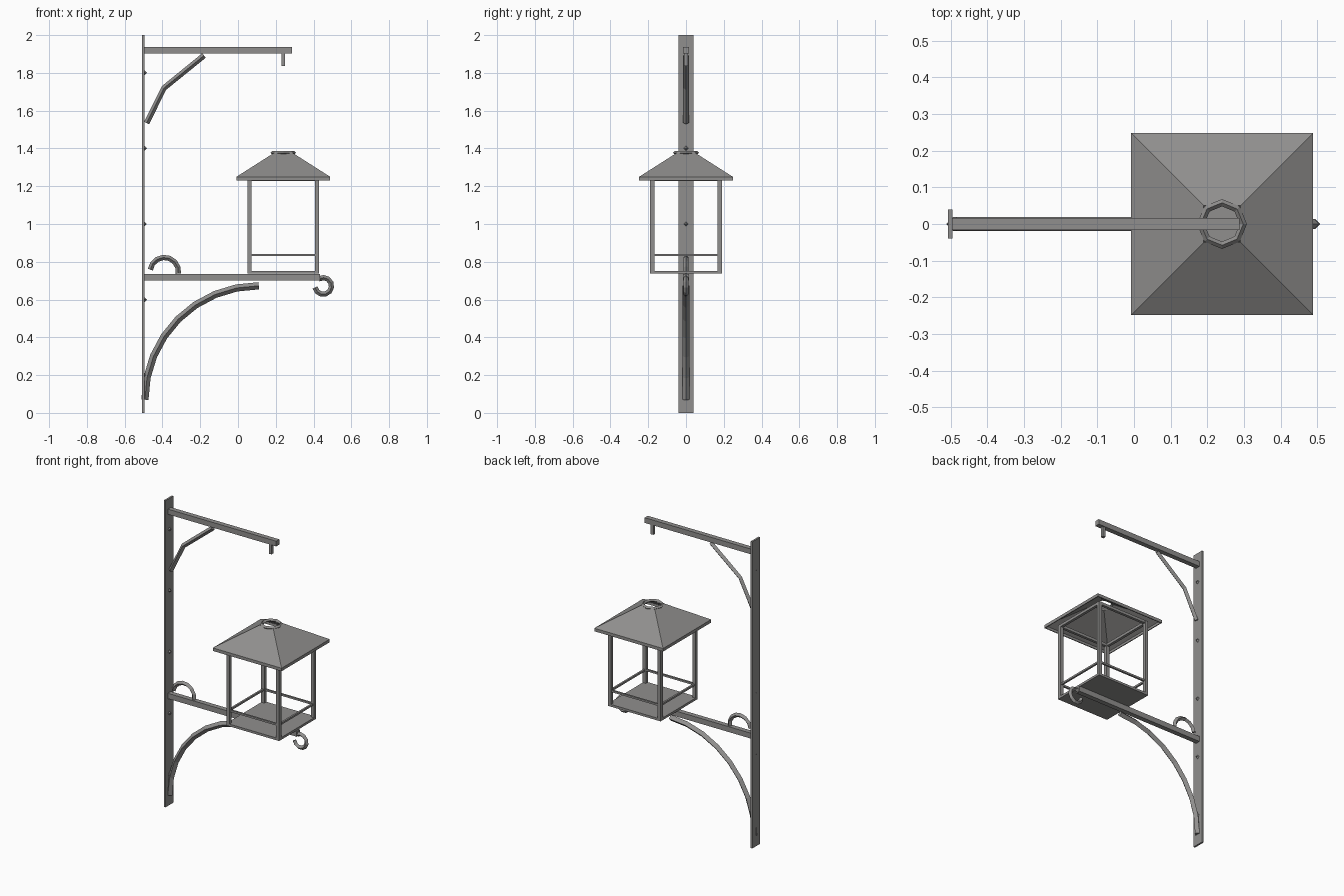
import bpy, bmesh, math
from mathutils import Vector

if "Cube" in bpy.data.objects:
    bpy.data.objects.remove(bpy.data.objects["Cube"])

metal = bpy.data.materials.new("grey metal")
metal.diffuse_color = (0.28, 0.275, 0.27, 1)
metal.use_nodes = True
metal.node_tree.nodes["Principled BSDF"].inputs["Base Color"].default_value = metal.diffuse_color


def finish(name, bm):
    bmesh.ops.recalc_face_normals(bm, faces=bm.faces)
    me = bpy.data.meshes.new(name)
    bm.to_mesh(me)
    bm.free()
    me.materials.append(metal)
    ob = bpy.data.objects.new(name, me)
    bpy.context.collection.objects.link(ob)
    return ob


def box(name, x0, x1, y0, y1, z0, z1):
    bm = bmesh.new()
    bmesh.ops.create_cube(bm, size=1)
    for v in bm.verts:
        v.co = ((x0 + x1) / 2 + v.co.x * (x1 - x0),
                (y0 + y1) / 2 + v.co.y * (y1 - y0),
                (z0 + z1) / 2 + v.co.z * (z1 - z0))
    return finish(name, bm)


def bar(name, pts, r):
    """Diamond-section bar along a path in the xz plane."""
    bm = bmesh.new()
    p = [Vector((x, 0, z)) for x, z in pts]
    rings = []
    for i, c in enumerate(p):
        t = (p[min(i + 1, len(p) - 1)] - p[max(i - 1, 0)]).normalized()
        n = Vector((-t.z, 0, t.x)) * r
        y = Vector((0, r, 0))
        rings.append([bm.verts.new(c + d) for d in (n, y, -n, -y)])
    for a, b in zip(rings, rings[1:]):
        for k in range(4):
            bm.faces.new((a[k], a[(k + 1) % 4], b[(k + 1) % 4], b[k]))
    bm.faces.new(rings[0])
    bm.faces.new(rings[-1])
    return finish(name, bm)


def arc(cx, cz, r, a0, a1, n):
    angles = [math.radians(a0 + (a1 - a0) * i / n) for i in range(n + 1)]
    return [(cx + r * math.cos(a), cz + r * math.sin(a)) for a in angles]


# wall plate and its screws
box("wall_plate", -0.507, -0.495, -0.04, 0.04, 0, 2)
for i, z in enumerate((0.2, 0.6, 1.0, 1.4, 1.8)):
    bm = bmesh.new()
    bmesh.ops.create_uvsphere(bm, u_segments=4, v_segments=2, radius=0.013)
    for v in bm.verts:
        v.co += Vector((-0.495, 0, z))
    finish(f"screw_{i + 1}", bm)

# arms, peg and braces
box("upper_arm", -0.497, 0.287, -0.016, 0.016, 1.902, 1.936)
box("hanging_peg", 0.229, 0.249, -0.01, 0.01, 1.837, 1.905)
box("lower_arm", -0.497, 0.435, -0.016, 0.016, 0.70, 0.735)
bar("upper_brace", [(-0.484, 1.535), (-0.392, 1.72), (-0.18, 1.892)], 0.015)
bar("lower_brace", arc(0.11, 0.07, 0.603, 180, 90, 8), 0.019)

# scrolls
bar("back_scroll", arc(-0.39, 0.748, 0.075, 172, -8, 7), 0.014)
bar("end_scroll", arc(0.451, 0.672, 0.044, 190, 480, 9), 0.014)

# feeder tray, posts and rails
CX, H, W = 0.24, 0.19, 0.022
box("tray_floor", CX - H, CX + H, -H, H, 0.737, 0.752)
for sx in (-1, 1):
    for sy in (-1, 1):
        x, y, w = CX + sx * (H - W / 2), sy * (H - W / 2), W / 2
        box("corner_post", x - w, x + w, y - w, y + w, 0.737, 1.245)
M = H - W / 2
for name, z, t in (("tray_rail", 0.836, 0.006), ("top_rail", 1.237, 0.009)):
    for s in (-1, 1):
        box(name, CX - M, CX + M, s * M - t, s * M + t, z - t, z + t)
        box(name, CX + s * M - t, CX + s * M + t, -M, M, z - t, z + t)

# hollow roof, open at the top
bm = bmesh.new()
loops = []
for h, z in ((0.248, 1.23), (0.248, 1.25), (0.05, 1.376)):
    loops.append([bm.verts.new((CX + sx * h, sy * h, z))
                  for sx, sy in ((-1, -1), (1, -1), (1, 1), (-1, 1))])
for a, b in zip(loops, loops[1:]):
    for k in range(4):
        bm.faces.new((a[k], a[(k + 1) % 4], b[(k + 1) % 4], b[k]))
roof = finish("roof", bm)
mod = roof.modifiers.new("thickness", "SOLIDIFY")
mod.thickness = 0.008
mod.offset = -1

# octagonal ring on the roof opening
bm = bmesh.new()
N, S, R, r = 8, 4, 0.058, 0.01
g = []
for i in range(N):
    a = 2 * math.pi * i / N
    g.append([])
    for k in range(S):
        b = 2 * math.pi * k / S
        d = R + r * math.cos(b)
        g[i].append(bm.verts.new((CX + d * math.cos(a), d * math.sin(a),
                                  1.377 + r * math.sin(b))))
for i in range(N):
    for k in range(S):
        i2, k2 = (i + 1) % N, (k + 1) % S
        bm.faces.new((g[i][k], g[i2][k], g[i2][k2], g[i][k2]))
finish("roof_ring", bm)
